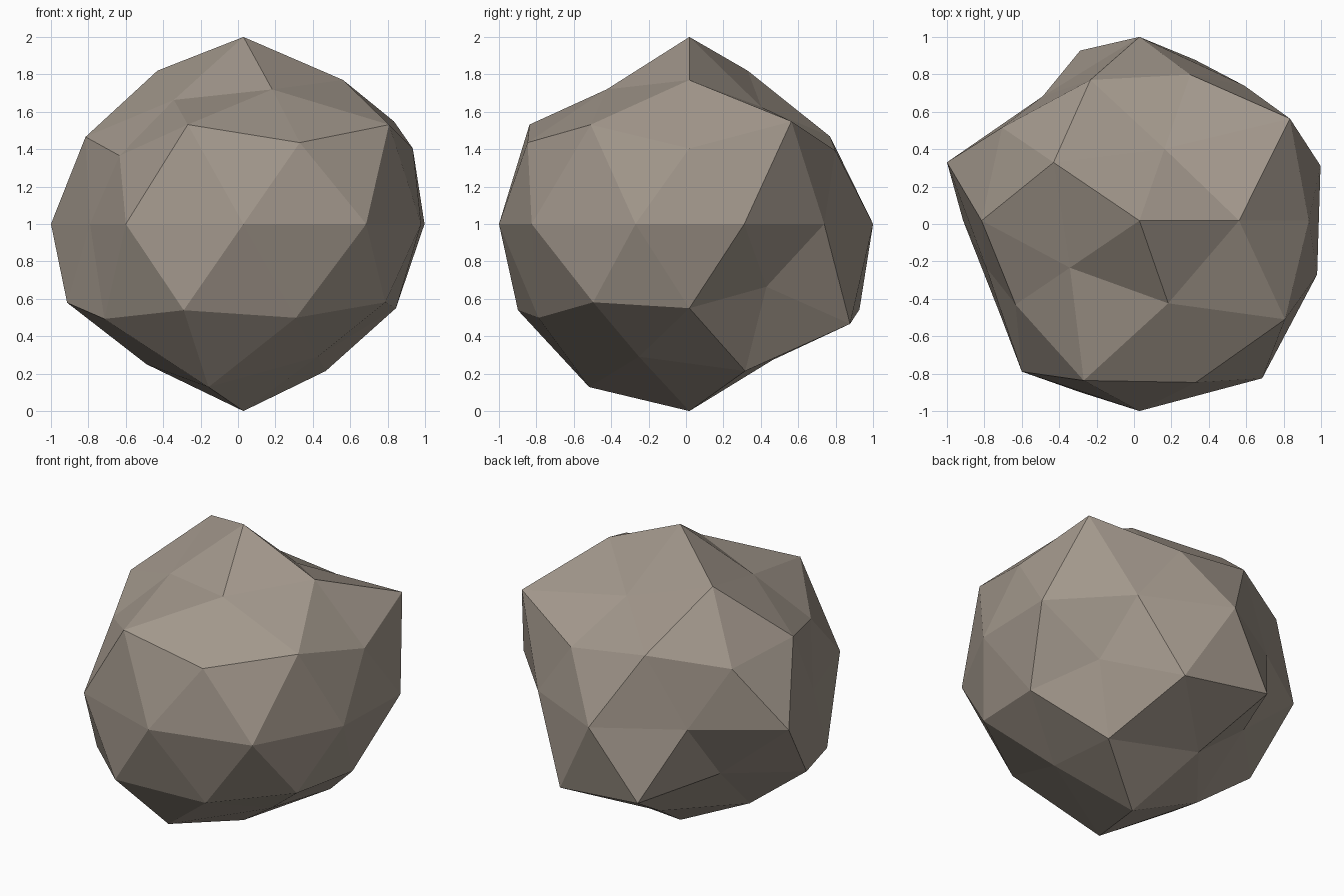
import bpy, bmesh, math
from mathutils import Vector

if "Cube" in bpy.data.objects:
    bpy.data.objects.remove(bpy.data.objects["Cube"])

# Radial swell of each ring of the boulder, keyed by ring height,
# listed counter-clockwise starting from +x
RINGS = {
    10: [1.0],
    9: [.905, .736, .964, .78, .846],
    5: [1.044, .89, .886, 1.011, 1.01],
    4: [.904, .878, .906, .817, .973],
    0: [.909, .853, .94, .786, .966, .77, .955, .974, .997, .892],
    -4: [.75, 1.023, .941, 1.031, .936],
    -5: [.856, 1.016, .737, .965, .954],
    -9: [.924, .854, .881, 1.025, .834],
    -10: [1.0],
}
STRETCH = Vector((1.12, 1.045, 1.0))
CENTRE = Vector((0.029, 0.018, 1.0))


def turn(v):
    """Angle around z, tolerant of rounding at zero."""
    return (math.atan2(v.co.y, v.co.x) + 0.05) % math.tau


# Faceted boulder from a coarse icosphere
bm = bmesh.new()
bmesh.ops.create_icosphere(bm, subdivisions=2, radius=1.0)
groups = {}
for v in bm.verts:
    groups.setdefault(round(v.co.z * 10), []).append(v)
for height, verts in groups.items():
    for v, swell in zip(sorted(verts, key=turn), RINGS[height]):
        v.co = CENTRE + v.co.normalized() * swell * STRETCH
bmesh.ops.recalc_face_normals(bm, faces=bm.faces)
for f in bm.faces:
    f.smooth = False

mesh = bpy.data.meshes.new("boulder")
bm.to_mesh(mesh)
bm.free()
boulder = bpy.data.objects.new("boulder", mesh)
bpy.context.collection.objects.link(boulder)

# Warm grey stone
stone = bpy.data.materials.new("warm grey stone")
stone.diffuse_color = (0.36, 0.31, 0.26, 1.0)
stone.use_nodes = True
stone.node_tree.nodes["Principled BSDF"].inputs["Base Color"].default_value = stone.diffuse_color
mesh.materials.append(stone)
